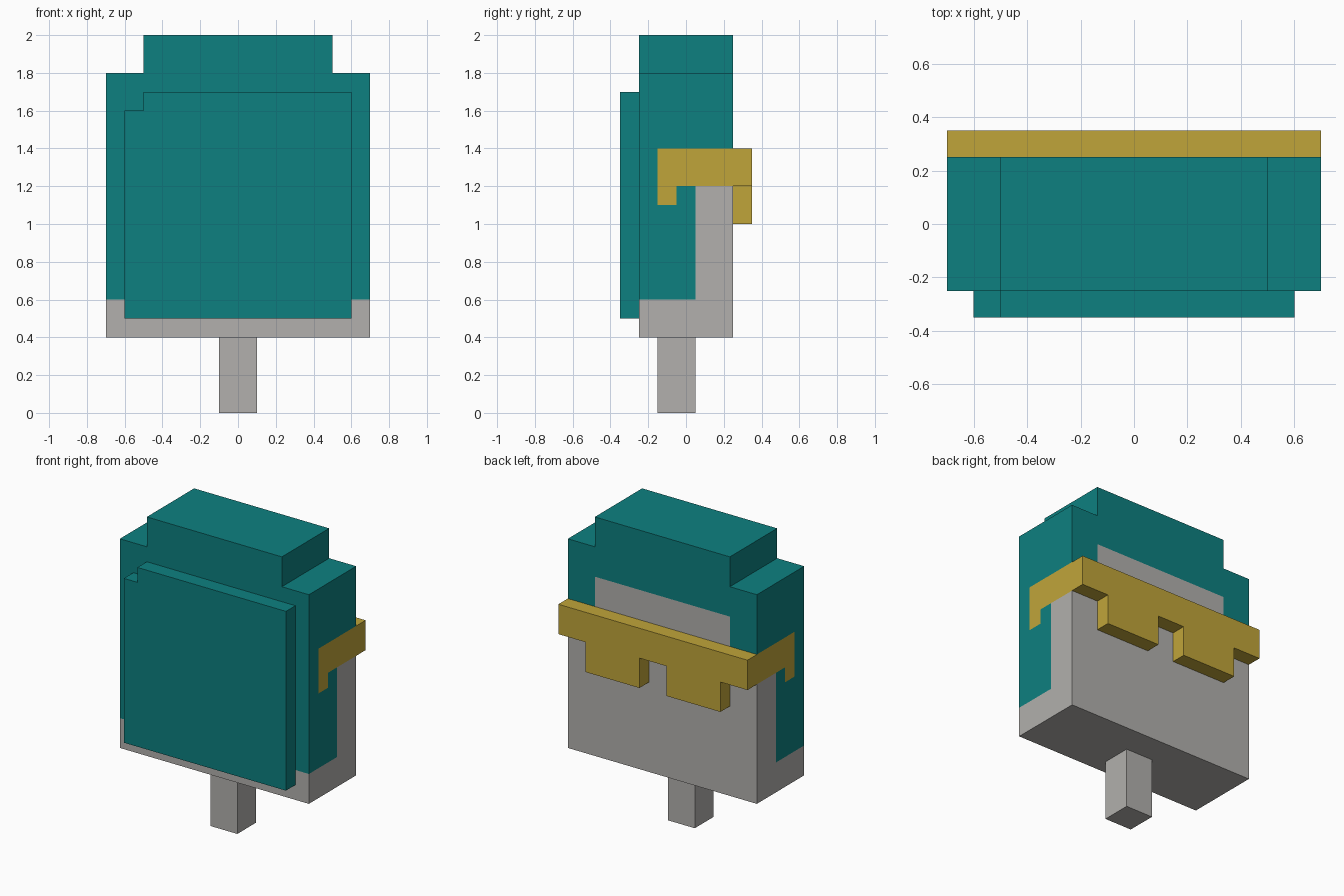
import bpy
import bmesh
from mathutils import Vector

cube = bpy.data.objects.get("Cube")
if cube:
    bpy.data.objects.remove(cube, do_unlink=True)


def material(name, rgb):
    mat = bpy.data.materials.new(name)
    mat.use_nodes = True
    color = (*rgb, 1)
    mat.diffuse_color = color
    mat.node_tree.nodes["Principled BSDF"].inputs["Base Color"].default_value = color
    return mat


skin = material("grey_skin", (0.445, 0.434, 0.418))
teal = material("teal_hair", (0.004, 0.216, 0.216))
gold = material("gold_glasses", (0.527, 0.376, 0.042))
black = material("black_mouth", (0.003, 0.003, 0.003))


def prism(outline, y_front, y_back):
    """Extrude an x-z outline along y."""
    bm = bmesh.new()
    face = bm.faces.new([bm.verts.new((x, y_front, z)) for x, z in outline])
    ext = bmesh.ops.extrude_face_region(bm, geom=[face], use_keep_orig=True)
    verts = [g for g in ext["geom"] if isinstance(g, bmesh.types.BMVert)]
    bmesh.ops.translate(bm, verts=verts, vec=(0, y_back - y_front, 0))
    bmesh.ops.recalc_face_normals(bm, faces=bm.faces[:])
    return bm


def finish(name, bm, *mats):
    mesh = bpy.data.meshes.new(name)
    bm.to_mesh(mesh)
    bm.free()
    for mat in mats:
        mesh.materials.append(mat)
    bpy.context.collection.objects.link(bpy.data.objects.new(name, mesh))


def mirrored(half):
    """Complete a right-half outline with its mirror image."""
    return half + [(-x, z) for x, z in reversed(half)]


# Head block with a narrower crown
head = prism(mirrored([(0.7, 0.4), (0.7, 1.8), (0.5, 1.8), (0.5, 2.0)]), -0.25, 0.25)

# Cut lines for the painted areas and the mouth
cuts = {
    0: (-0.5, -0.3, 0.3, 0.5),
    1: (-0.15, -0.05, 0.05),
    2: (0.6, 0.8, 1.1, 1.2, 1.4, 1.6),
}
for axis, places in cuts.items():
    normal = Vector((0, 0, 0))
    normal[axis] = 1
    for place in places:
        bmesh.ops.bisect_plane(head, geom=head.verts[:] + head.edges[:] + head.faces[:],
                               plane_co=normal * place, plane_no=normal)

# Recessed mouth
mouth = []
for f in head.faces:
    c = f.calc_center_median()
    if f.normal.y > 0.5 and abs(c.x) < 0.3 and 0.6 < c.z < 0.8:
        mouth.append(f)
ext = bmesh.ops.extrude_face_region(head, geom=mouth)
bmesh.ops.translate(head, vec=(0, -0.1, 0),
                    verts=[g for g in ext["geom"] if isinstance(g, bmesh.types.BMVert)])
mouth_back = {g for g in ext["geom"] if isinstance(g, bmesh.types.BMFace)}
head.normal_update()

# Hair, glasses arms and mouth colours
for f in head.faces:
    c = f.calc_center_median()
    hair = (c.z > 1.6 or (c.z > 1.2 and abs(c.x) > 0.5)
            or (c.z > 0.6 and c.y < 0.05))
    arm = c.y > -0.15 and 1.2 < c.z < 1.4
    hook = -0.15 < c.y < -0.05 and 1.1 < c.z < 1.4
    if f in mouth_back:
        f.material_index = 3
    elif abs(f.normal.x) > 0.5 and abs(c.x) > 0.65 and (arm or hook):
        f.material_index = 2
    elif hair:
        f.material_index = 1
finish("head", head, skin, teal, gold, black)

# Raised slab of hair with one notched corner
slab = [(-0.6, 0.5), (0.6, 0.5), (0.6, 1.7), (-0.5, 1.7), (-0.5, 1.6), (-0.6, 1.6)]
finish("hair_slab", prism(slab, -0.35, -0.25), teal)

# Glasses: brow bar with two square lenses
frame = mirrored([(0.1, 1.2), (0.1, 1.0), (0.5, 1.0), (0.5, 1.2), (0.7, 1.2), (0.7, 1.4)])
finish("glasses", prism(frame, 0.25, 0.35), gold)

# Neck post
finish("neck", prism(mirrored([(0.1, 0), (0.1, 0.4)]), -0.15, 0.05), skin)
